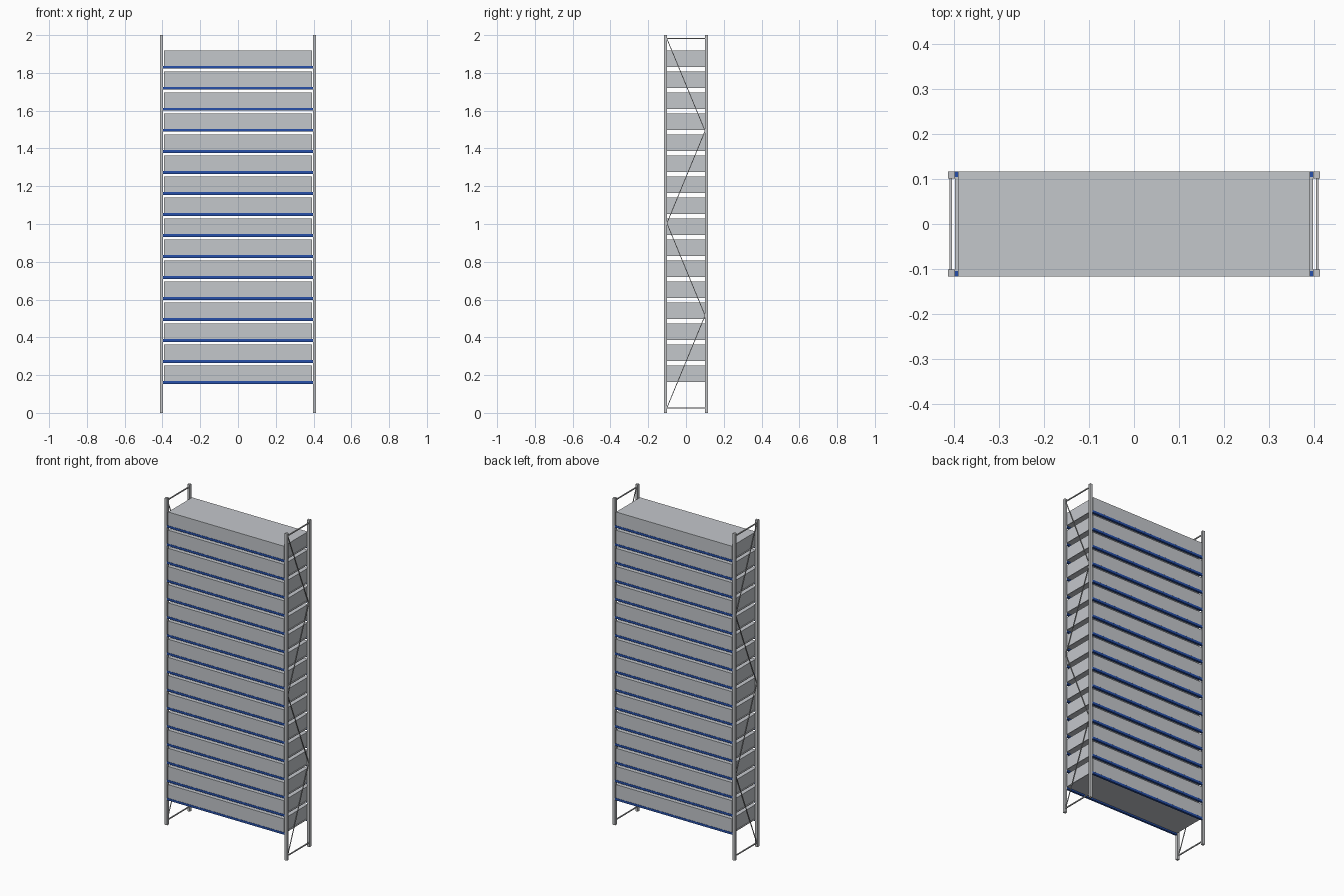
import bpy
from mathutils import Vector

if "Cube" in bpy.data.objects:
    bpy.data.objects.remove(bpy.data.objects["Cube"], do_unlink=True)


def material(name, rgb):
    m = bpy.data.materials.new(name)
    m.use_nodes = True
    m.diffuse_color = (*rgb, 1)
    m.node_tree.nodes["Principled BSDF"].inputs["Base Color"].default_value = (*rgb, 1)
    return m


STEEL = material("galvanised steel", (0.55, 0.56, 0.57))
LOAD = material("light grey", (0.55, 0.57, 0.60))
BLUE = material("beam blue", (0.02, 0.08, 0.40))


def box(name, low, high, mat):
    """Axis-aligned box between two corners."""
    low, high = Vector(low), Vector(high)
    bpy.ops.mesh.primitive_cube_add(size=1, location=(low + high) / 2)
    o = bpy.context.object
    o.name = name
    o.scale = high - low
    o.data.materials.append(mat)
    return o


def strut(name, a, b, thickness, mat):
    """Square bar running from point a to point b in a y-z plane."""
    a, b = Vector(a), Vector(b)
    bpy.ops.mesh.primitive_cube_add(size=1, location=(a + b) / 2)
    o = bpy.context.object
    o.name = name
    o.scale = (thickness, thickness, (b - a).length)
    o.rotation_euler = (b - a).to_track_quat('Z', 'X').to_euler()
    o.data.materials.append(mat)


IN_X, OUT_X = 0.398, 0.414      # upright extents
IN_Y, OUT_Y = 0.101, 0.117
LEVELS, FIRST, PITCH = 16, 0.154, 0.1112

# End frames: uprights, horizontal ties and zigzag bracing
for sx, side in ((1, "left"), (-1, "right")):
    for sy, end in ((-1, "front"), (1, "back")):
        x0, x1 = sorted((sx * IN_X, sx * OUT_X))
        y0, y1 = sorted((sy * IN_Y, sy * OUT_Y))
        box(f"{end}_{side}_upright", (x0, y0, 0), (x1, y1, 2), STEEL)
    x = sx * 0.4075
    for z, place in ((0.025, "bottom"), (1.982, "top")):
        strut(f"{side}_{place}_tie", (x, -IN_Y, z), (x, IN_Y, z), 0.006, STEEL)
    heights = [0.027 + i * 0.4885 for i in range(5)]
    for i in range(4):
        s = -1 if i % 2 == 0 else 1
        strut(f"{side}_brace_{i + 1}", (x, s * IN_Y, heights[i]),
              (x, -s * IN_Y, heights[i + 1]), 0.004, STEEL)

# Levels: two beams, a shelf panel between them and a stored block
for i in range(LEVELS):
    z = FIRST + i * PITCH
    for sy, end in ((-1, "front"), (1, "back")):
        y0, y1 = sorted((sy * 0.104, sy * OUT_Y))
        box(f"{end}_beam_{i + 1}", (-IN_X, y0, z), (IN_X, y1, z + 0.014), BLUE)
    box(f"shelf_{i + 1}", (-IN_X, -0.104, z + 0.010), (IN_X, 0.104, z + 0.014), LOAD)
    box(f"stored_block_{i + 1}", (-0.392, -0.1165, z + 0.0145),
        (0.392, 0.1165, z + 0.097), LOAD)
